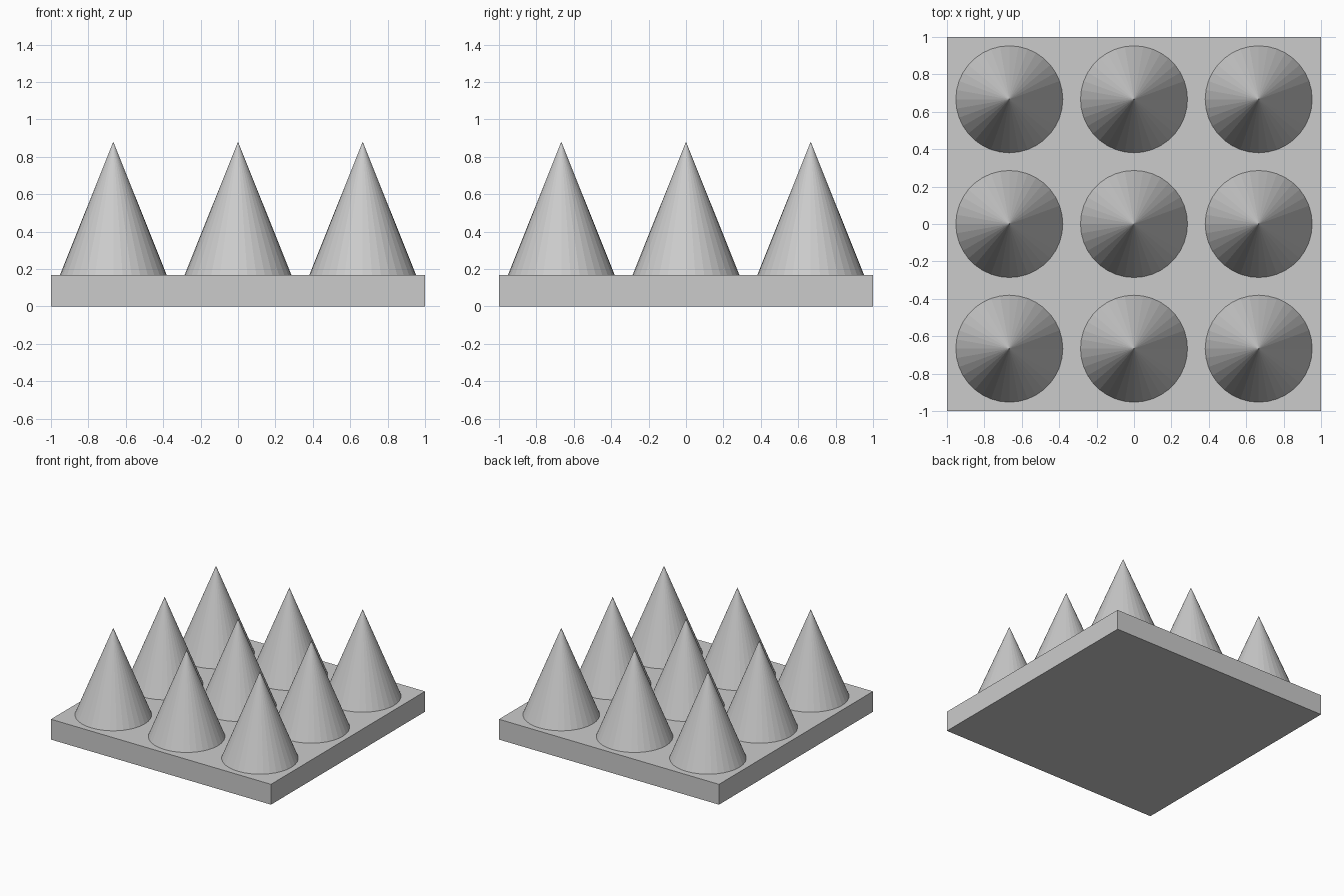
import bpy

if "Cube" in bpy.data.objects:
    bpy.data.objects.remove(bpy.data.objects["Cube"])

BASE_H = 0.167    # slab thickness
APEX_Z = 0.88     # height of the cone tips
RADIUS = 0.286    # cone radius at the slab
PITCH = 2 / 3     # grid spacing
SIDES = 36

# Square slab
bpy.ops.mesh.primitive_cube_add(size=1, location=(0, 0, BASE_H / 2))
base = bpy.context.object
base.name = "base_slab"
base.scale = (2, 2, BASE_H)
bpy.ops.object.transform_apply(location=False, rotation=False, scale=True)

# Three by three grid of faceted cones
height = APEX_Z - BASE_H
for row in range(3):
    for col in range(3):
        bpy.ops.mesh.primitive_cone_add(
            vertices=SIDES, radius1=RADIUS, radius2=0, depth=height,
            location=((col - 1) * PITCH, (row - 1) * PITCH, BASE_H + height / 2))
        bpy.context.object.name = f"cone_row{row + 1}_column{col + 1}"
